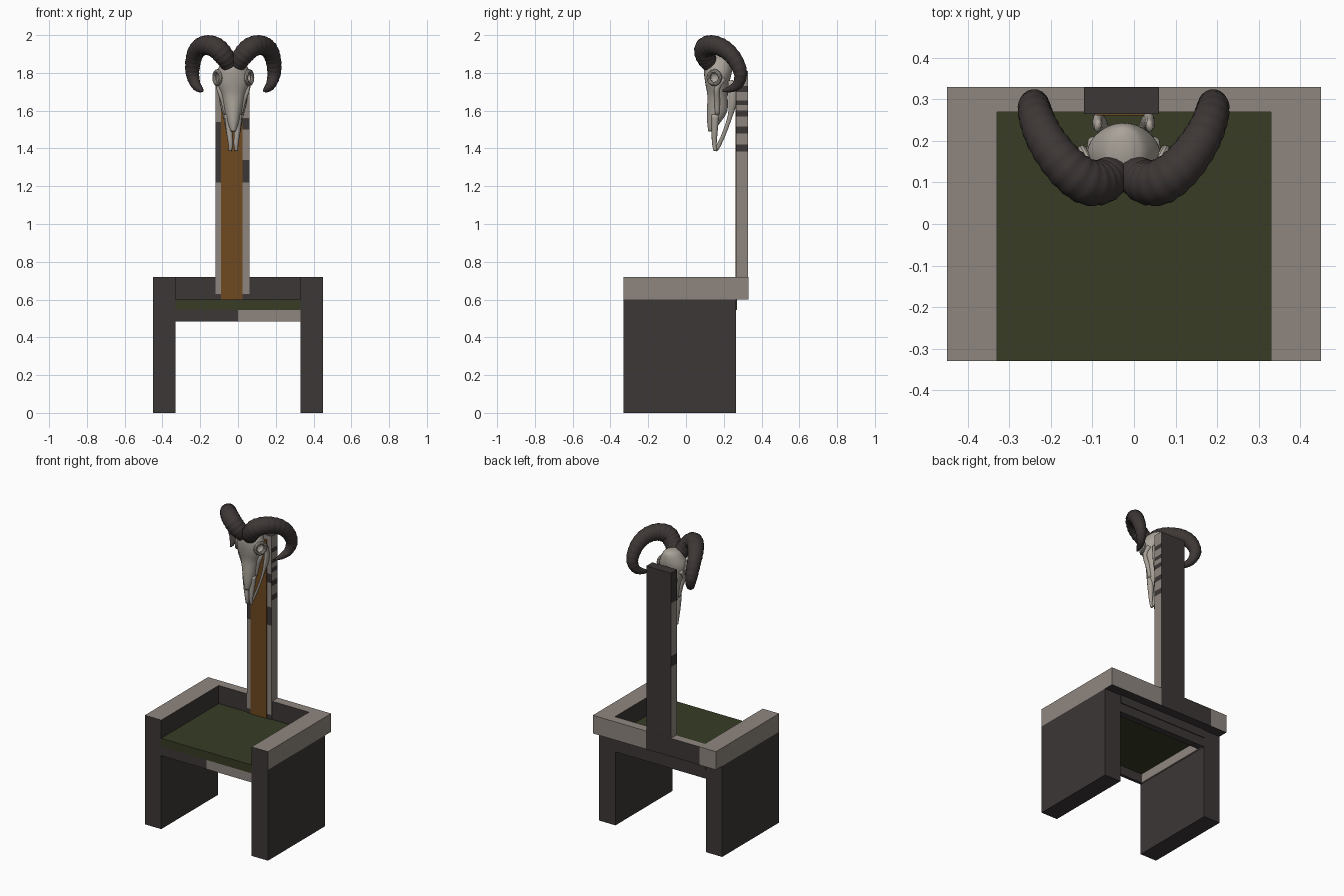
import bpy, bmesh, math
from mathutils import Vector

if "Cube" in bpy.data.objects:
    bpy.data.objects.remove(bpy.data.objects["Cube"])

CX = -0.025  # skull centre line


def mat(name, rgb):
    m = bpy.data.materials.new(name)
    m.diffuse_color = (*rgb, 1)
    m.use_nodes = True
    m.node_tree.nodes["Principled BSDF"].inputs["Base Color"].default_value = m.diffuse_color
    return m


DARK = mat("dark wood", (0.047, 0.038, 0.038))
LIGHT = mat("pale stone", (0.275, 0.24, 0.213))
GREEN = mat("green cushion", (0.038, 0.045, 0.018))
BROWN = mat("brown leather", (0.158, 0.065, 0.014))
BONE = mat("bone", (0.40, 0.365, 0.32))
HORN = mat("horn", (0.047, 0.038, 0.036))


def finish(bm, name, mats, smooth=False):
    bmesh.ops.recalc_face_normals(bm, faces=bm.faces)
    me = bpy.data.meshes.new(name)
    bm.to_mesh(me)
    bm.free()
    ob = bpy.data.objects.new(name, me)
    bpy.context.collection.objects.link(ob)
    for m in mats:
        me.materials.append(m)
    for p in me.polygons:
        p.use_smooth = smooth
    return ob


def box(name, lo, hi, mats, cuts=(), rule=None):
    """Box, sliced at (axis, value) cuts; rule(centre, normal) picks the slot."""
    lo, hi = Vector(lo), Vector(hi)
    bm = bmesh.new()
    bmesh.ops.create_cube(bm, size=1)
    for v in bm.verts:
        v.co = (lo + hi) / 2 + v.co * (hi - lo)
    for axis, val in cuts:
        n, p = Vector((0, 0, 0)), Vector((0, 0, 0))
        n[axis], p[axis] = 1, val
        bmesh.ops.bisect_plane(bm, geom=bm.verts[:] + bm.edges[:] + bm.faces[:],
                               plane_co=p, plane_no=n)
    bmesh.ops.recalc_face_normals(bm, faces=bm.faces)
    if rule:
        for f in bm.faces:
            f.normal_update()
            f.material_index = int(rule(f.calc_center_median(), f.normal))
    return finish(bm, name, mats)


def spline(pts, n):
    """Catmull-Rom through tuples of any length."""
    P = [Vector(p) for p in pts]
    P = [2 * P[0] - P[1]] + P + [2 * P[-1] - P[-2]]
    out = []
    for i in range(1, len(P) - 2):
        a, b, c, d = P[i - 1:i + 3]
        for k in range(n):
            t = k / n
            out.append(0.5 * (2 * b + (c - a) * t + (2 * a - 5 * b + 4 * c - d) * t * t
                              + (3 * b - a - 3 * c + d) * t ** 3))
    return out + [P[-2]]


def skin(bm, rings):
    vs = [[bm.verts.new(c) for c in r] for r in rings]
    n = len(vs[0])
    for a, b in zip(vs, vs[1:]):
        for i in range(n):
            bm.faces.new((a[i], a[(i + 1) % n], b[(i + 1) % n], b[i]))
    bm.faces.new(vs[0])
    bm.faces.new(vs[-1])


def sweep_pair(name, pts, m, steps=6, seg=14, flat=1.0, ridge=0.0):
    """Mirrored pair of tapered tubes through (x, y, z, radius)."""
    bm = bmesh.new()
    path = spline(pts, steps)
    co = [p.to_3d() for p in path]
    for s in (1, -1):
        rings, u = [], None
        for i, p in enumerate(path):
            t = (co[min(i + 1, len(co) - 1)] - co[max(i - 1, 0)]).normalized()
            u = Vector((1, 0.1, 0)) if u is None else u
            u = (u - t * u.dot(t)).normalized()
            w = t.cross(u)
            r = max(p[3], 0.002) * (1 + ridge * math.sin(i * math.pi / 2))
            ring = []
            for k in range(seg):
                a = 2 * math.pi * k / seg
                c = co[i] + (u * math.cos(a) * flat + w * math.sin(a)) * r
                ring.append(Vector((CX + s * c.x, c.y, c.z)))
            rings.append(ring)
        skin(bm, rings)
    return finish(bm, name, [m], True)


# Side slabs and arms
for s, side in ((-1, "left"), (1, "right")):
    x0, x1 = sorted((s * 0.33, s * 0.45))
    box(side + "_leg_slab", (x0, -0.33, 0), (x1, 0.265, 0.6), [DARK])
    box(side + "_arm", (x0, -0.33, 0.6), (x1, 0.33, 0.72), [DARK, LIGHT],
        rule=lambda c, n, s=s: n.z > 0.5 or n.x * s > 0.5 or n.y > 0.5)
    xa, xb = sorted((s * 0.33, s * 0.32))
    box(side + "_apron", (xa, -0.31, 0.485), (xb, 0.25, 0.545), [LIGHT if s < 0 else DARK])

# Seat, aprons and back rail
box("seat_cushion", (-0.33, -0.33, 0.545), (0.33, 0.27, 0.6), [GREEN, DARK],
    rule=lambda c, n: n.y > 0.5)
box("front_apron", (-0.33, -0.33, 0.485), (0.33, -0.31, 0.545), [DARK, LIGHT], [(0, 0)],
    lambda c, n: c.x > 0 and n.y < 0.5)
box("back_apron", (-0.33, 0.22, 0.485), (0.33, 0.265, 0.545), [DARK])
box("back_rail", (-0.33, 0.27, 0.6), (0.33, 0.33, 0.72), [DARK, LIGHT], [(0, 0.06)],
    lambda c, n: n.z > 0.5 or (n.y > 0.5 and c.x > 0.06))

# Back post with painted edge bands
def within(z, bands):
    return any(a < z < b for a, b in bands)


LEFT_SIDE = [(1.19, 1.26), (1.61, 1.9)]
RIGHT_SIDE = [(1.385, 1.42), (1.48, 1.515), (1.57, 1.6), (1.63, 1.655), (1.70, 1.73)]
LEFT_FRONT = [(0.5, 0.63), (1.22, 1.54)]
RIGHT_FRONT = [(0.5, 0.63), (1.22, 1.34), (1.50, 1.56)]


def post_rule(c, n):
    if n.y > 0.5 or abs(n.z) > 0.5:
        return False
    if n.x < -0.5:
        return not within(c.z, LEFT_SIDE)
    if n.x > 0.5:
        return not within(c.z, RIGHT_SIDE)
    return not within(c.z, LEFT_FRONT if c.x < -0.03 else RIGHT_FRONT)


levels = sorted({z for b in LEFT_SIDE + RIGHT_SIDE + LEFT_FRONT + RIGHT_FRONT
                 for z in b if 0.6 < z < 1.81})
box("back_post", (-0.12, 0.265, 0.6), (0.06, 0.329, 1.81), [DARK, LIGHT],
    [(0, -0.03)] + [(2, z) for z in levels], post_rule)
box("post_leather_strip", (-0.09, 0.261, 0.6), (0.025, 0.265, 1.78), [BROWN])

# Skull: elliptical sections (z, y centre, half width, half depth)
sections = [(1.888, .185, .02, .03), (1.872, .175, .05, .062), (1.83, .17, .076, .074),
            (1.79, .168, .088, .072), (1.74, .165, .084, .062), (1.68, .167, .062, .054),
            (1.60, .165, .046, .054), (1.54, .148, .031, .036), (1.49, .130, .012, .012)]
bm = bmesh.new()
skin(bm, [[(CX + q[2] * math.cos(a), q[1] + q[3] * math.sin(a), q[0])
           for a in (2 * math.pi * k / 28 for k in range(28))] for q in spline(sections, 4)])
skull = finish(bm, "skull", [BONE], True)

# Eye sockets: hollow plus raised rim
for s, side in ((-1, "left"), (1, "right")):
    axis = Vector((s * math.cos(0.5), -math.sin(0.5), 0))
    rot = Vector((0, 0, 1)).rotation_difference(axis)
    at = Vector((CX + s * 0.084, 0.15, 1.775))
    bm = bmesh.new()
    bmesh.ops.create_icosphere(bm, subdivisions=3, radius=0.031)
    cutter = finish(bm, side + "_socket_cutter", [BONE])
    cutter.location = at + axis * 0.008
    cutter.hide_render = True
    cutter.hide_viewport = True
    mod = skull.modifiers.new(side + "_socket", 'BOOLEAN')
    mod.operation = 'DIFFERENCE'
    mod.object = cutter
    bpy.ops.mesh.primitive_torus_add(major_radius=0.034, minor_radius=0.011,
                                     major_segments=24, minor_segments=10,
                                     location=at, rotation=rot.to_euler())
    rim = bpy.context.object
    rim.name = side + "_eye_rim"
    rim.data.materials.append(BONE)
    bpy.ops.object.shade_smooth_by_angle()

# Snout prongs, cheek bones and lower jaw
sweep_pair("snout_prongs", [(.026, .155, 1.58, .022), (.022, .152, 1.50, .017),
                            (.015, .15, 1.43, .013), (.016, .155, 1.387, .009)], BONE, 4, 10)
sweep_pair("cheek_bones", [(.072, .20, 1.77, .014), (.075, .165, 1.72, .015),
                           (.052, .165, 1.65, .015), (.038, .165, 1.58, .012)], BONE, 4, 10)
sweep_pair("lower_jaw", [(.062, .235, 1.76, .014), (.063, .246, 1.70, .022),
                         (.057, .246, 1.64, .022), (.045, .233, 1.57, .013),
                         (.030, .202, 1.48, .011), (.014, .17, 1.41, .011),
                         (.010, .157, 1.388, .007)], BONE, 4, 10, 0.6)

# Curled, ridged horns
sweep_pair("horns", [(.02, .128, 1.845, .045), (.05, .103, 1.89, .053), (.09, .102, 1.932, .055),
                     (.14, .14, 1.947, .052), (.185, .20, 1.928, .047), (.21, .255, 1.875, .042),
                     (.216, .288, 1.80, .036), (.20, .275, 1.74, .027),
                     (.178, .235, 1.715, .018), (.163, .195, 1.705, .006)],
           HORN, 10, 18, 1.0, 0.025)
